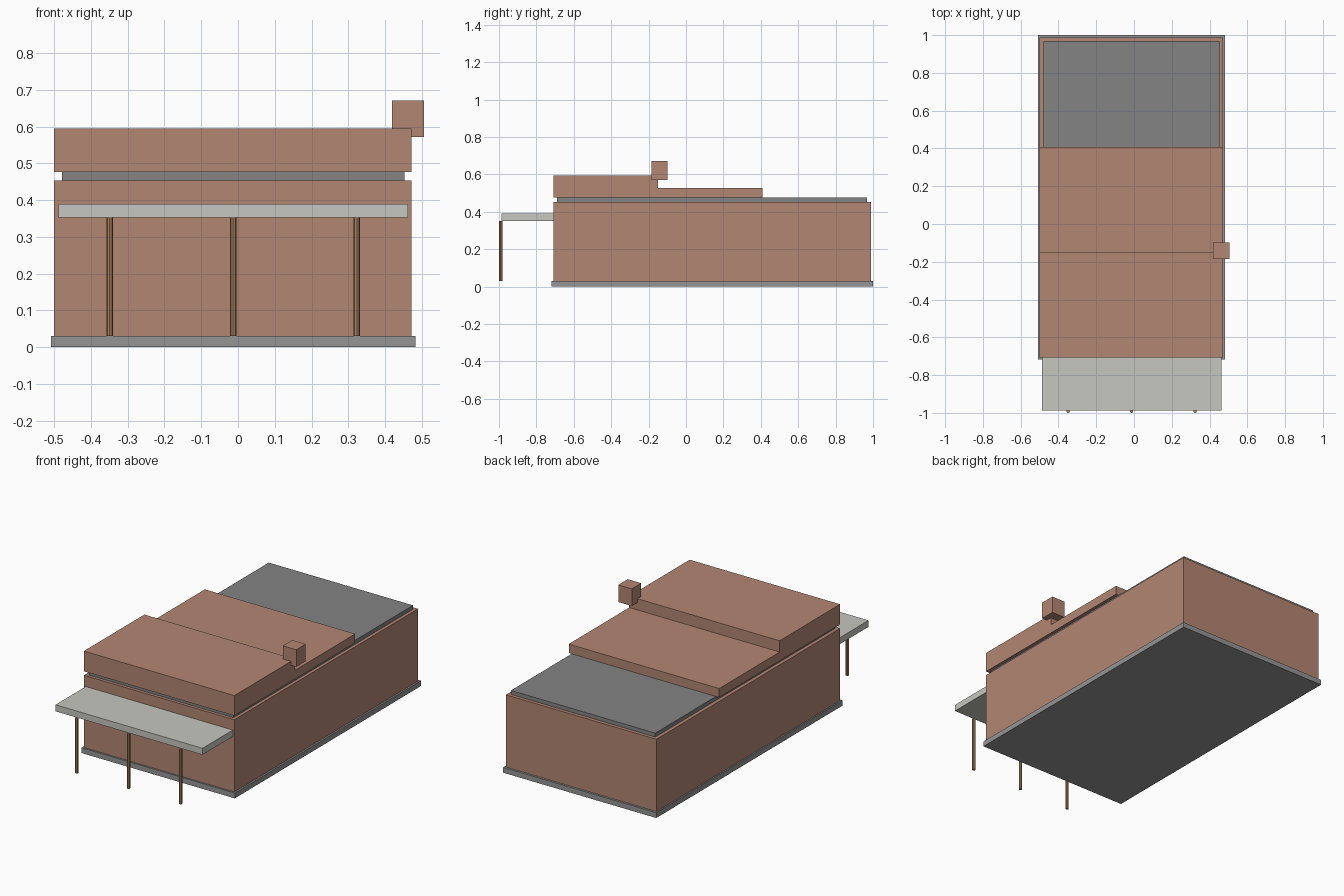
import bpy
import bmesh
from mathutils import Vector, Matrix

if "Cube" in bpy.data.objects:
    bpy.data.objects.remove(bpy.data.objects["Cube"])


def material(name, rgb):
    mat = bpy.data.materials.new(name)
    mat.diffuse_color = (*rgb, 1)
    mat.use_nodes = True
    mat.node_tree.nodes["Principled BSDF"].inputs["Base Color"].default_value = mat.diffuse_color
    return mat


brick = material("brick", (0.45, 0.24, 0.17))
slate = material("slate", (0.23, 0.23, 0.23))
stone = material("stone", (0.30, 0.30, 0.30))
pale = material("pale_canopy", (0.56, 0.57, 0.52))
wood = material("wood", (0.38, 0.22, 0.11))


def finish(name, bm, mat, location):
    mesh = bpy.data.meshes.new(name)
    bm.to_mesh(mesh)
    bm.free()
    mesh.materials.append(mat)
    obj = bpy.data.objects.new(name, mesh)
    obj.location = location
    bpy.context.collection.objects.link(obj)
    return obj


def box(name, low, high, mat):
    low, high = Vector(low), Vector(high)
    bm = bmesh.new()
    bmesh.ops.create_cube(bm, size=1, matrix=Matrix.Diagonal((*(high - low), 1)))
    return finish(name, bm, mat, (low + high) / 2)


def post(name, x, y, z0, z1, radius, mat):
    bm = bmesh.new()
    bmesh.ops.create_cone(bm, cap_ends=True, segments=8, radius1=radius,
                          radius2=radius, depth=z1 - z0)
    return finish(name, bm, mat, (x, y, (z0 + z1) / 2))


# Main building
box("plinth", (-0.508, -0.718, 0), (0.482, 1.0, 0.031), stone)
box("walls", (-0.5, -0.708, 0.031), (0.472, 0.988, 0.453), brick)
box("roof_slab", (-0.479, -0.69, 0.453), (0.453, 0.968, 0.476), slate)

# Stepped blocks on the roof
box("front_roof_block", (-0.5, -0.708, 0.476), (0.472, -0.15, 0.594), brick)
box("middle_roof_block", (-0.5, -0.15, 0.476), (0.472, 0.408, 0.528), brick)
box("chimney", (0.419, -0.185, 0.571), (0.506, -0.098, 0.671), brick)

# Front canopy and its posts
box("canopy", (-0.488, -0.987, 0.352), (0.462, -0.7, 0.39), pale)
for i in range(3):
    post(f"canopy_post_{i + 1}", -0.349 + 0.336 * i, -0.991, 0.031, 0.352, 0.009, wood)
